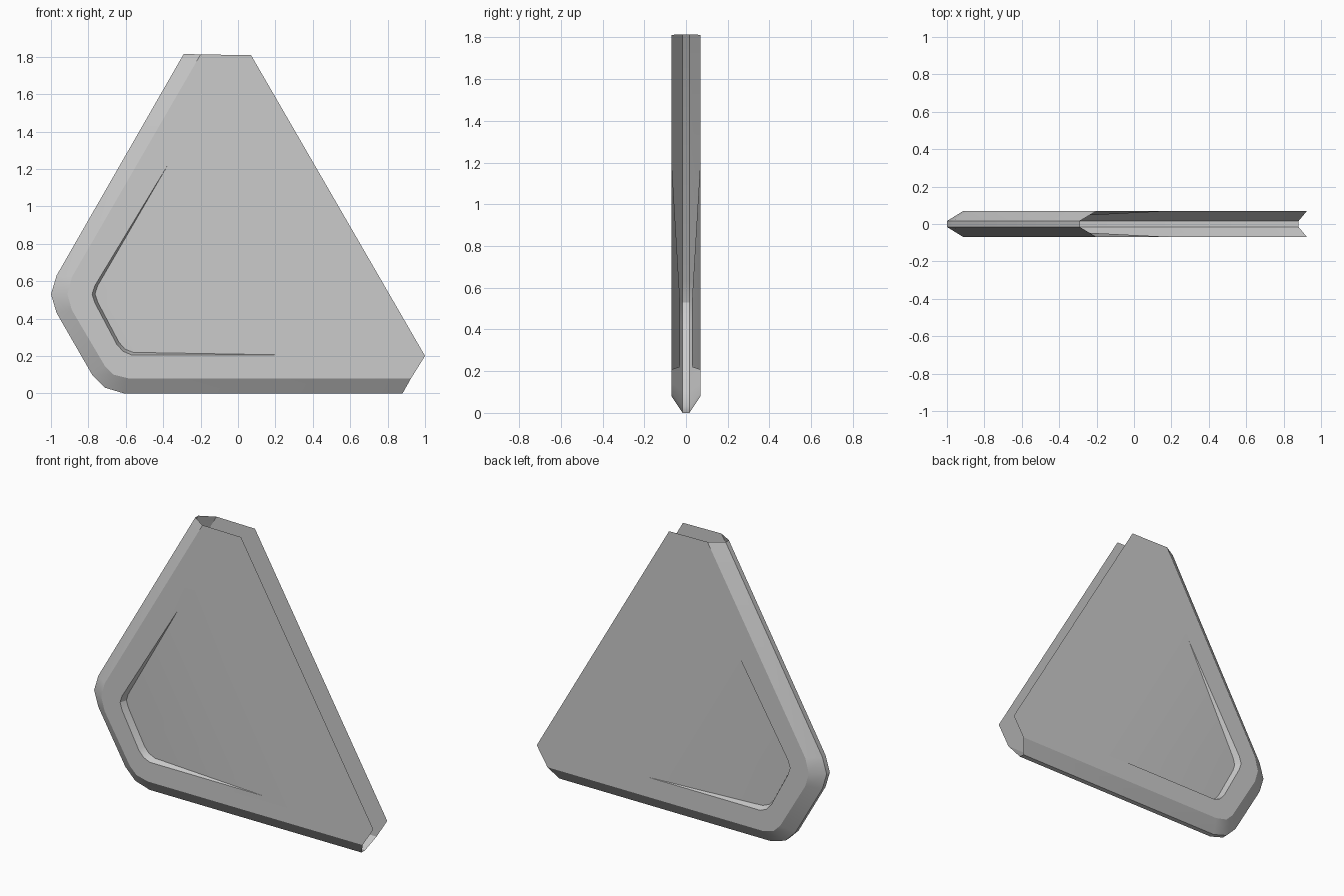
import bpy, bmesh
from mathutils import Vector

if "Cube" in bpy.data.objects:
    bpy.data.objects.remove(bpy.data.objects["Cube"])

HALF, STRIP = 0.07, 0.016   # half thickness, half width of the rim strip
# Closed rim of the panel, from the top down the left side to the bottom right (x, z)
outer = [(-0.29, 1.815), (-0.97, 0.63), (-1.0, 0.53), (-0.97, 0.43),
         (-0.78, 0.10), (-0.71, 0.03), (-0.61, 0.0), (0.88, 0.0)]
# Inner edge of the chamfer
inner = [(-0.20, 1.812), (-0.888, 0.622), (-0.912, 0.53), (-0.888, 0.445),
         (-0.711, 0.145), (-0.665, 0.10), (-0.585, 0.08), (0.925, 0.08)]
# Upper edge of the recess, which fades out at both ends
recess = [(-0.37, 1.23), (-0.766, 0.575), (-0.78, 0.53), (-0.766, 0.485),
          (-0.648, 0.262), (-0.615, 0.225), (-0.57, 0.206), (0.22, 0.206)]
open_side = [(1.0, 0.20), (0.07, 1.808)]


def floor_point(p, q):
    """Point on the tilted recess floor, inset towards q."""
    v = Vector(p) + (Vector(q) - Vector(p)).normalized() * 0.016
    t = (0.285 - (v.x * 0.877 + v.y * 0.481)) / 0.70
    return (v.x, -HALF + 0.041 * t, v.y)


bm = bmesh.new()


def row(points, y):
    return [bm.verts.new((x, y, z)) for x, z in points]


def band(a, b):
    """Faces between two rows of points, skipping shared vertices."""
    for k in range(len(a) - 1):
        loop = list(dict.fromkeys((a[k], a[k + 1], b[k + 1], b[k])))
        bm.faces.new(loop)


centre = row(outer, 0)
edge = row(outer, -STRIP)
face = row(inner, -HALF)
lip = row(recess, -HALF)
floor = [lip[0]] + [bm.verts.new(floor_point(p, (-0.3, 0.6)))
                    for p in recess[1:-1]] + [lip[-1]]

# Rim strip, chamfer, flat border and recess wall
for a, b in ((centre, edge), (edge, face), (face, lip), (lip, floor)):
    band(a, b)
# Tilted recess floor and the flat remainder up to the open side
bm.faces.new(floor)
bm.faces.new([face[0], lip[0], lip[-1], face[-1]] + row(open_side, -HALF))

mesh = bpy.data.meshes.new("panel_shell")
bm.to_mesh(mesh)
bm.free()
panel = bpy.data.objects.new("panel_shell", mesh)
bpy.context.collection.objects.link(panel)

# Back half
mirror = panel.modifiers.new("back_half", 'MIRROR')
mirror.use_axis = (False, True, False)
mirror.use_clip = True

bpy.context.view_layer.objects.active = panel
panel.select_set(True)
bpy.ops.object.modifier_apply(modifier=mirror.name)
bpy.ops.object.shade_smooth_by_angle(angle=0.54)
